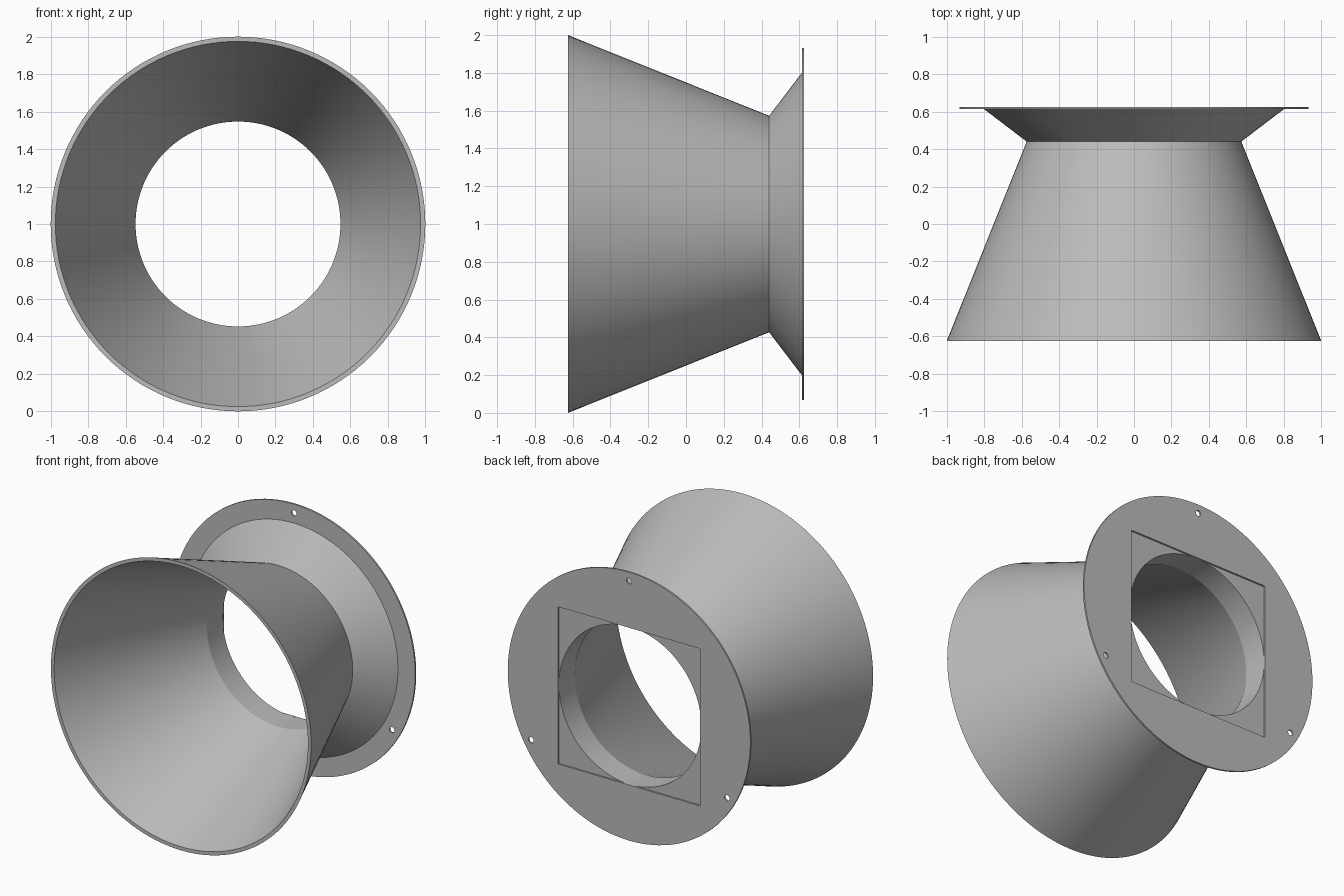
import bpy, bmesh
from math import sin, cos, pi, radians
from mathutils import Matrix, Vector

SEGMENTS = 128
CENTRE_Z = 1.0
PLATE_FRONT, PLATE_BACK = 0.613, 0.625

if "Cube" in bpy.data.objects:
    bpy.data.objects.remove(bpy.data.objects["Cube"], do_unlink=True)

grey = bpy.data.materials.new("plain grey")
grey.use_nodes = True
colour = (0.5, 0.5, 0.5, 1)
grey.diffuse_color = colour
grey.node_tree.nodes["Principled BSDF"].inputs["Base Color"].default_value = colour


def add_object(name, bm):
    bmesh.ops.recalc_face_normals(bm, faces=bm.faces)
    mesh = bpy.data.meshes.new(name)
    bm.to_mesh(mesh)
    bm.free()
    mesh.materials.append(grey)
    obj = bpy.data.objects.new(name, mesh)
    bpy.context.collection.objects.link(obj)
    return obj


def lathe(name, profile):
    """Turn a closed (radius, y) profile around the horizontal axis."""
    bm = bmesh.new()
    rings = []
    for i in range(SEGMENTS):
        a = 2 * pi * i / SEGMENTS
        rings.append([bm.verts.new((r * cos(a), y, CENTRE_Z + r * sin(a)))
                      for r, y in profile])
    n = len(profile)
    for i in range(SEGMENTS):
        here, after = rings[i], rings[(i + 1) % SEGMENTS]
        for j in range(n):
            k = (j + 1) % n
            bm.faces.new((here[j], here[k], after[k], after[j]))
    return add_object(name, bm)


def disc(name, radius, depth, x=0, z=CENTRE_Z, segments=SEGMENTS):
    bm = bmesh.new()
    place = (Matrix.Translation((x, (PLATE_FRONT + PLATE_BACK) / 2, z))
             @ Matrix.Rotation(pi / 2, 4, "X"))
    bmesh.ops.create_cone(bm, cap_ends=True, segments=segments, radius1=radius,
                          radius2=radius, depth=depth, matrix=place)
    return add_object(name, bm)


def cut(target, cutter):
    cutter.hide_render = True
    bpy.context.view_layer.objects.active = target
    mod = target.modifiers.new("cut", "BOOLEAN")
    mod.operation, mod.solver, mod.object = "DIFFERENCE", "EXACT", cutter
    bpy.ops.object.modifier_apply(modifier=mod.name)
    bpy.data.objects.remove(cutter, do_unlink=True)


# Horn: thin flared wall, straight throat, flared collar behind it
horn = lathe("horn", [(1.0, -0.625), (0.573, 0.44), (0.80, PLATE_FRONT),
                      (0.547, PLATE_FRONT), (0.547, 0.44), (0.975, -0.625)])

# Mounting plate with a square opening and three bolt holes
plate = disc("mounting_plate", 0.932, PLATE_BACK - PLATE_FRONT)
bm = bmesh.new()
bmesh.ops.create_cube(bm, size=1.092,
                      matrix=Matrix.Translation((0, PLATE_BACK, CENTRE_Z)))
cut(plate, add_object("square_cutter", bm))
for angle in (90, 210, 330):
    a = radians(angle)
    cut(plate, disc("bolt_cutter", 0.02, 0.1, 0.87 * cos(a),
                    CENTRE_Z + 0.87 * sin(a), 24))

# Smooth the round walls, keep the rims sharp
for obj in (horn, plate):
    bpy.ops.object.select_all(action="DESELECT")
    obj.select_set(True)
    bpy.context.view_layer.objects.active = obj
    bpy.ops.object.shade_smooth_by_angle(angle=radians(20))
